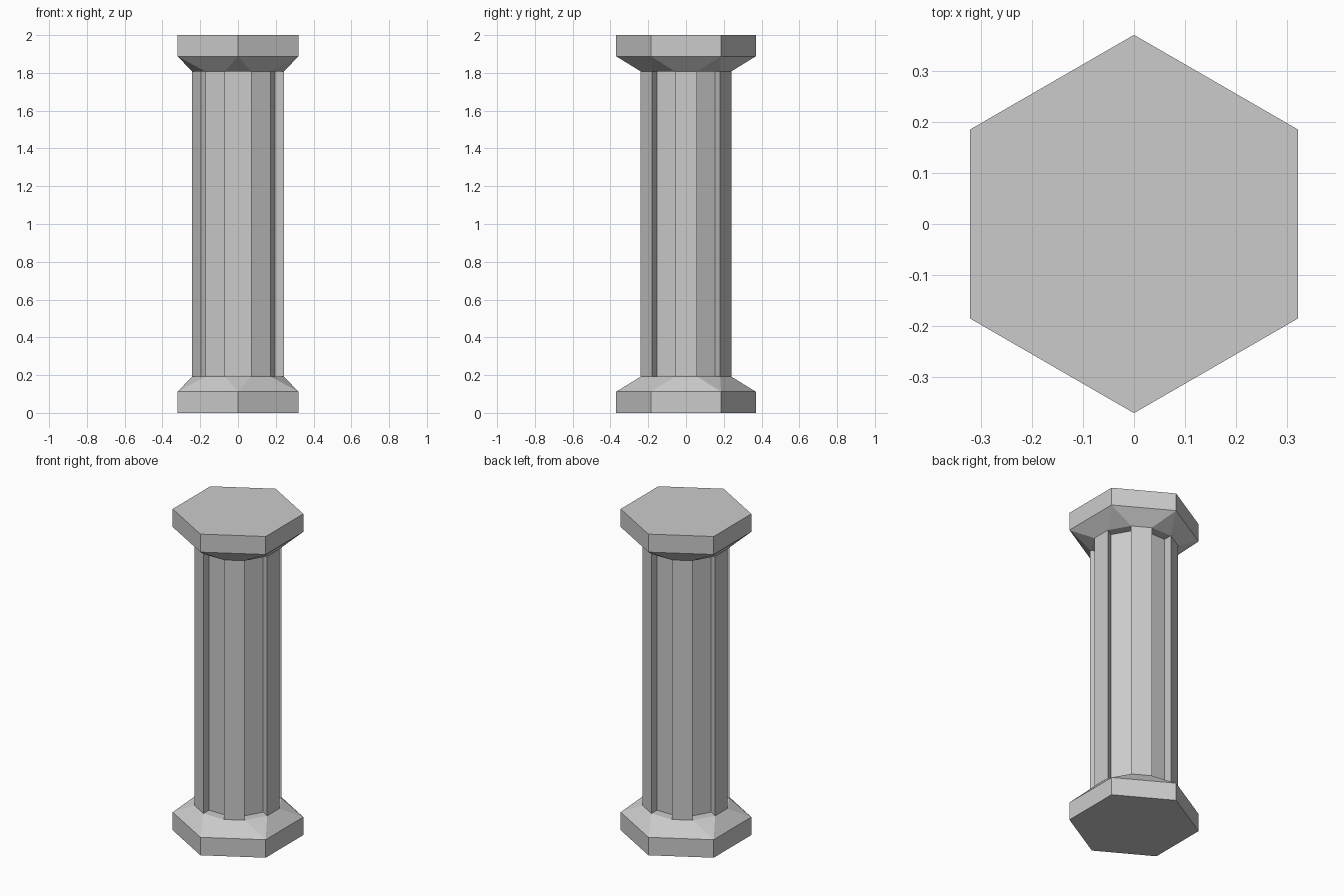
import bpy, bmesh
from math import radians
from mathutils import Matrix, Vector

cube = bpy.data.objects.get("Cube")
if cube:
    bpy.data.objects.remove(cube, do_unlink=True)

HEIGHT = 2.0
HEX_R = 0.37        # corner radius of the end blocks
BLOCK = 0.112       # height of the upright hexagon sides
END = 0.192         # height where the shaft meets the block
RIB_OUT = 0.24      # distance of the groove mouth from the axis
HALF = 0.07         # half width of a groove
DEPTH = 0.054       # groove depth

stone = bpy.data.materials.new("grey stone")
stone.use_nodes = True
GREY = (0.6, 0.6, 0.6, 1)
stone.diffuse_color = GREY
stone.node_tree.nodes["Principled BSDF"].inputs["Base Color"].default_value = GREY


def around(points):
    """Repeat a few (out, side) points at the six corner directions."""
    return [Matrix.Rotation(radians(30 + 60 * k), 3, "Z") @ Vector((x, y, 0))
            for k in range(6) for x, y in points]


def ring(bm, points, z):
    return [bm.verts.new((p.x, p.y, z)) for p in points]


def bridge(bm, low, high):
    for i in range(len(low)):
        j = (i + 1) % len(low)
        bm.faces.new((low[i], low[j], high[j], high[i]))


def finish(bm, name):
    bmesh.ops.recalc_face_normals(bm, faces=bm.faces)
    mesh = bpy.data.meshes.new(name)
    bm.to_mesh(mesh)
    bm.free()
    mesh.materials.append(stone)
    obj = bpy.data.objects.new(name, mesh)
    bpy.context.collection.objects.link(obj)
    return obj


# Shaft: six flat ribs with square grooves between them
bm = bmesh.new()
inner = RIB_OUT - DEPTH
section = around([(RIB_OUT, -HALF), (inner, -HALF), (inner, HALF), (RIB_OUT, HALF)])
bottom, top = ring(bm, section, END), ring(bm, section, HEIGHT - END)
bridge(bm, bottom, top)
bm.faces.new(bottom)
bm.faces.new(top)
finish(bm, "fluted_shaft")


# End blocks: hexagon slab sloping in to a twelve-sided neck
def end_block(name, flip):
    bm = bmesh.new()
    z = (lambda h: HEIGHT - h) if flip else (lambda h: h)
    corners = around([(HEX_R, 0)])
    outer, edge = ring(bm, corners, z(0)), ring(bm, corners, z(BLOCK))
    neck = ring(bm, around([(RIB_OUT, -HALF), (RIB_OUT, HALF)]), z(END))
    bridge(bm, outer, edge)
    for k in range(6):
        n = (k + 1) % 6
        bm.faces.new((edge[k], neck[2 * k], neck[2 * k + 1]))
        bm.faces.new((edge[k], edge[n], neck[2 * n], neck[2 * k + 1]))
    bm.faces.new(outer)
    bm.faces.new(neck)
    return finish(bm, name)


end_block("base", False)
end_block("capital", True)
